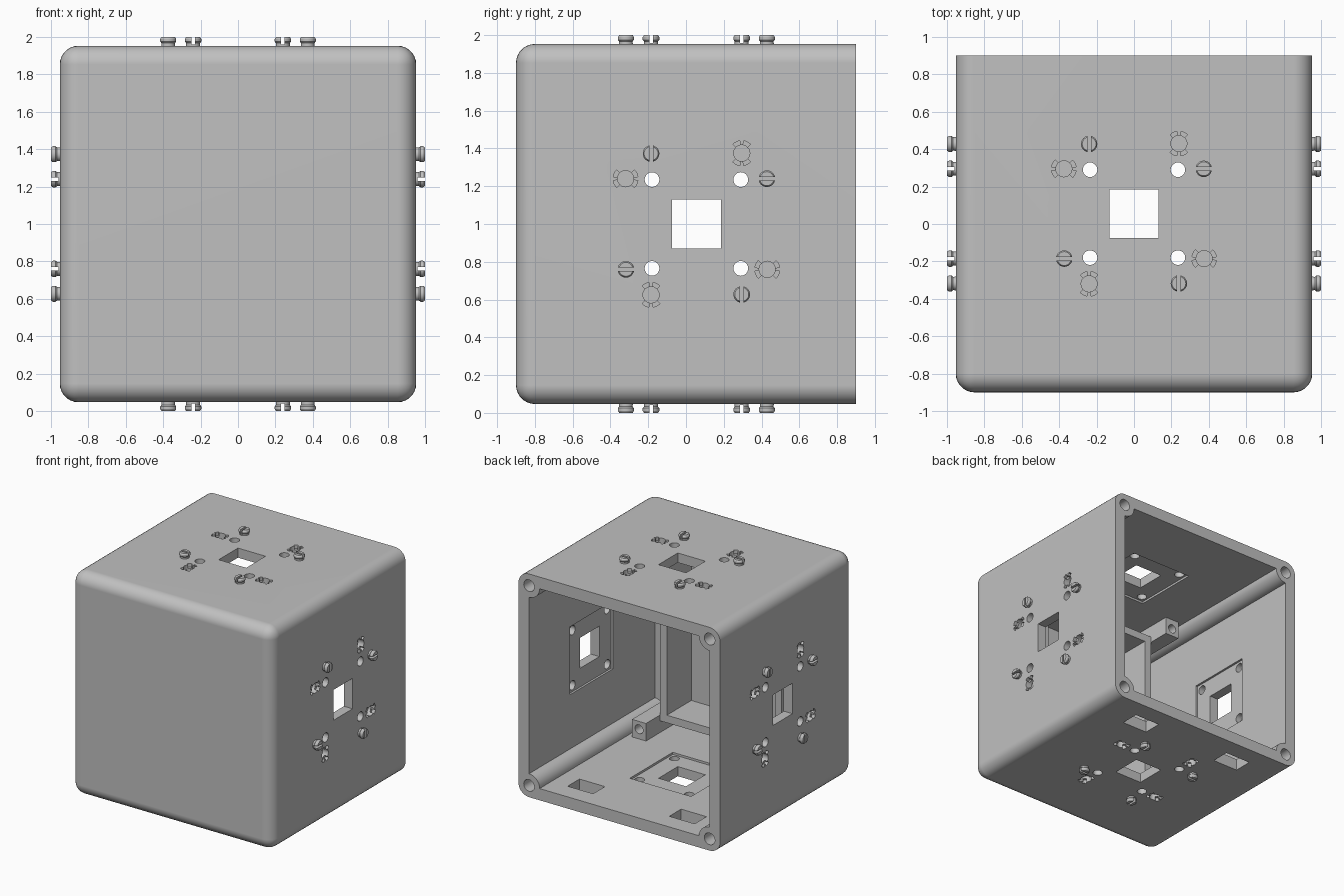
import bpy
import bmesh
from math import cos, sin, pi, radians
from mathutils import Matrix, Vector

old = bpy.data.objects.get("Cube")
if old:
    bpy.data.objects.remove(old, do_unlink=True)

T = Matrix.Translation
R = Matrix.Rotation
I = Matrix.Identity(4)
MID = T((0, 0, 1))

HALF, BACK, WALL = 0.953, 0.9, 0.1
INNER = HALF - WALL
PATTERN_Y = 0.055

grey = bpy.data.materials.new("light_grey_plastic")
grey.use_nodes = True
colour = (0.53, 0.53, 0.53, 1)
grey.diffuse_color = colour
grey.node_tree.nodes["Principled BSDF"].inputs["Base Color"].default_value = colour
parts = []


def prism(bm, points, z0, z1, m=I):
    """Extrude a flat outline from z0 to z1, then place it with m."""
    low = [bm.verts.new(m @ Vector((x, y, z0))) for x, y in points]
    high = [bm.verts.new(m @ Vector((x, y, z1))) for x, y in points]
    bm.faces.new(low)
    bm.faces.new(high)
    n = len(points)
    for i in range(n):
        k = (i + 1) % n
        bm.faces.new((low[i], low[k], high[k], high[i]))


def arc(r, a0, a1, n, cx=0.0, cy=0.0):
    angles = [radians(a0 + (a1 - a0) * i / n) for i in range(n + 1)]
    return [(cx + r * cos(a), cy + r * sin(a)) for a in angles]


def disc(r, x=0.0, y=0.0, n=24):
    return arc(r, 0, 360, n, x, y)[:-1]


def rect(hx, hy, x=0.0, y=0.0):
    return [(x - hx, y - hy), (x + hx, y - hy), (x + hx, y + hy), (x - hx, y + hy)]


def make(name, bm, m=I):
    bmesh.ops.recalc_face_normals(bm, faces=bm.faces)
    mesh = bpy.data.meshes.new(name)
    bm.to_mesh(mesh)
    bm.free()
    mesh.materials.append(grey)
    ob = bpy.data.objects.new(name, mesh)
    ob.matrix_world = m
    bpy.context.collection.objects.link(ob)
    return ob


def cut(ob, bm):
    """Subtract the solids in bm from ob and bake the result."""
    cutter = make("cutter", bm)
    cutter.hide_render = True
    mod = ob.modifiers.new("cut", 'BOOLEAN')
    mod.operation = 'DIFFERENCE'
    mod.solver = 'EXACT'
    mod.object = cutter
    bpy.context.view_layer.update()
    done = bpy.data.meshes.new_from_object(
        ob.evaluated_get(bpy.context.evaluated_depsgraph_get()))
    ob.modifiers.clear()
    ob.data = done
    done.materials.clear()
    done.materials.append(grey)
    bpy.data.objects.remove(cutter, do_unlink=True)


# Placement frames: four walls around the y axis, and axis looking out of the back
walls = [MID @ R(k * pi / 2, 4, 'Y') @ T((0, PATTERN_Y, 0)) for k in range(4)]
quarter = [R(j * pi / 2, 4, 'Z') for j in range(4)]
to_back = MID @ R(-pi / 2, 4, 'X')

# Shell: box rounded everywhere except around the open back
bm = bmesh.new()
prism(bm, rect(HALF, HALF), -BACK, BACK, to_back)
edges = [e for e in bm.edges if any(v.co.y < 0 for v in e.verts)]
bmesh.ops.recalc_face_normals(bm, faces=bm.faces)
bmesh.ops.bevel(bm, geom=edges, offset=0.1, segments=7, profile=0.5, affect='EDGES')
shell = make("box_shell", bm)
parts.append(shell)

# Cavity, leaving a round screw post along each corner
bm = bmesh.new()
outline = []
corner = arc(0.1, 270, 180, 8, INNER, INNER)
for q in quarter:
    outline += [(q @ Vector((x, y, 0))).xy[:] for x, y in corner]
prism(bm, outline, -0.8, 1.1, to_back)
cut(shell, bm)

# Inner plate recesses and the shallow ears of the twist sockets
bm = bmesh.new()
for w in walls:
    prism(bm, rect(0.29, 0.29), 0.8, INNER + 0.018, w)
    for q in quarter:
        for side in (90, 270):
            for a in (side - 45, side + 9):
                sector = arc(0.066, a, a + 36, 4) + arc(0.03, a + 36, a, 4)
                prism(bm, sector, HALF - 0.03, 1.0, w @ q @ T((0.24, 0.375, 0)))
cut(shell, bm)

# Square windows, bolt holes, sockets, screw holes and floor slots
bm = bmesh.new()
for w in walls:
    prism(bm, rect(0.13, 0.13), 0.8, 1.0, w)
    for q in quarter:
        prism(bm, disc(0.039, 0.235, 0.235), 0.8, 1.0, w @ q)
        prism(bm, disc(0.043, 0.24, 0.375), HALF - 0.055, 1.0, w @ q)
for q in quarter:
    prism(bm, disc(0.05, INNER, INNER), 0.5, 1.0, to_back @ q)
for x in (-0.48, 0.48):
    prism(bm, rect(0.12, 0.08, x, 0.66), -0.05, 0.2)
cut(shell, bm)

# Slotted snap pegs: a turned barb with a slot, shared by all places
bm = bmesh.new()
rings = []
for r, z in ((0.037, -0.02), (0.037, 0.014), (0.044, 0.022), (0.044, 0.036), (0.037, 0.047)):
    rings.append([bm.verts.new((x, y, z)) for x, y in disc(r)])
bm.faces.new(rings[0])
bm.faces.new(rings[-1])
for a, b in zip(rings, rings[1:]):
    for i in range(len(a)):
        k = (i + 1) % len(a)
        bm.faces.new((a[i], a[k], b[k], b[i]))
peg = make("snap_peg", bm)
bm = bmesh.new()
prism(bm, rect(0.009, 0.1), 0.006, 0.1)
cut(peg, bm)
peg_mesh = peg.data
bpy.data.objects.remove(peg, do_unlink=True)
for w in walls:
    for q in quarter:
        ob = bpy.data.objects.new("snap_peg", peg_mesh)
        ob.matrix_world = w @ q @ T((-0.24, 0.373, HALF))
        bpy.context.collection.objects.link(ob)
        parts.append(ob)

# Square frame standing on the inside of the front wall
bm = bmesh.new()
prism(bm, rect(0.575, 0.75), -0.85, -0.47, to_back)
frame = make("inner_frame", bm)
bm = bmesh.new()
prism(bm, rect(0.51, 0.685), -1.0, 0, to_back)
cut(frame, bm)
parts.append(frame)

# Mounting blocks with screw holes at the frame corners
for sx in (-1, 1):
    for sz in (-1, 1):
        bm = bmesh.new()
        prism(bm, rect(0.066, 0.075, sx * 0.64, sz * 0.775), -0.85, -0.28, to_back)
        block = make("mounting_block", bm)
        bm = bmesh.new()
        prism(bm, disc(0.038, sx * 0.64, sz * 0.767), -0.5, 0, to_back)
        cut(block, bm)
        parts.append(block)

# Smooth curved surfaces, keep hard edges and flat walls crisp
bpy.ops.object.select_all(action='DESELECT')
for ob in parts:
    ob.select_set(True)
bpy.context.view_layer.objects.active = shell
bpy.ops.object.shade_smooth_by_angle(angle=radians(30))
crisp = shell.modifiers.new("crisp_walls", 'WEIGHTED_NORMAL')
crisp.keep_sharp = True
